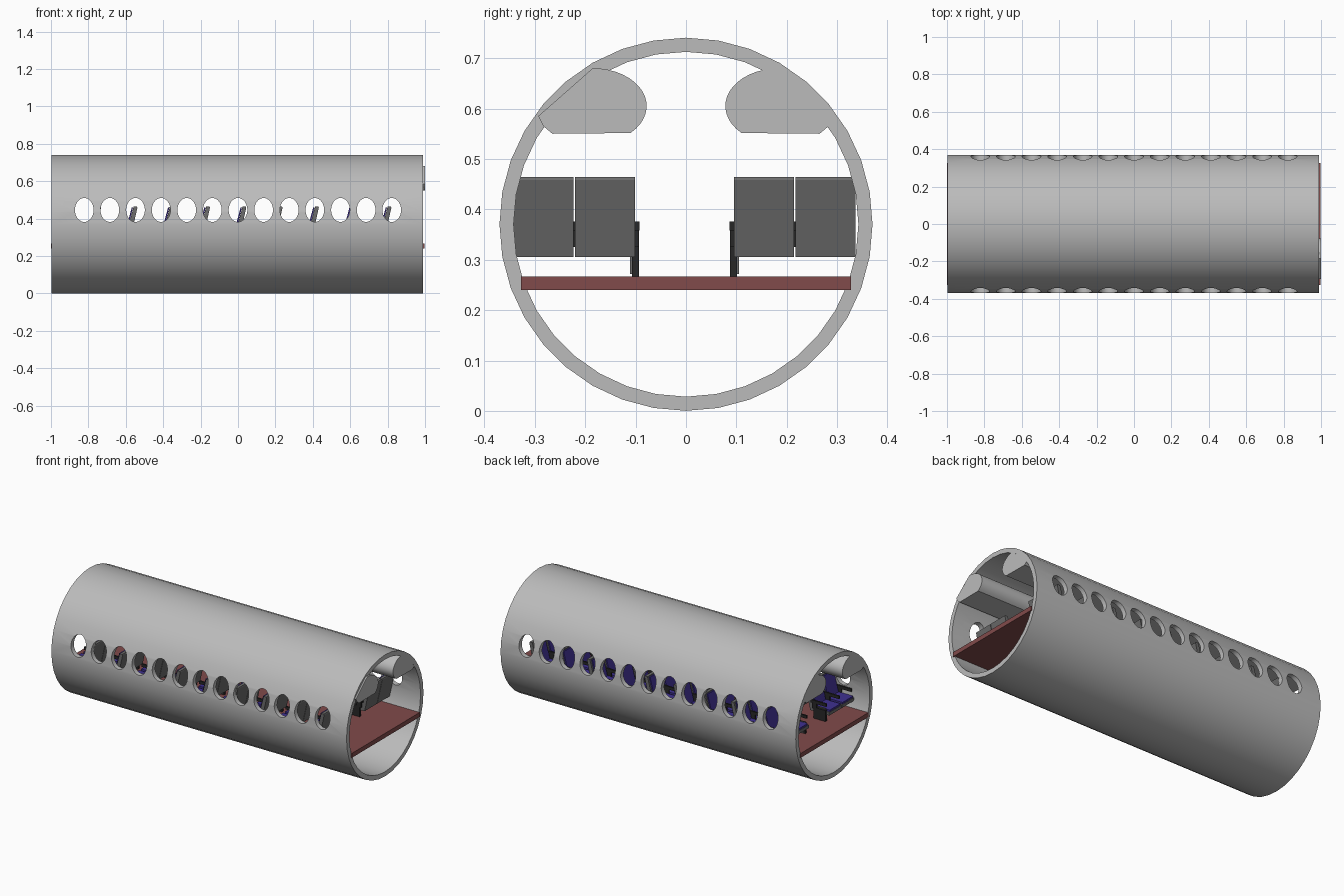
import bpy, bmesh, math
from mathutils import Matrix

default = bpy.data.objects.get("Cube")
if default:
    bpy.data.objects.remove(default, do_unlink=True)


def material(name, rgb):
    m = bpy.data.materials.new(name)
    m.use_nodes = True
    m.diffuse_color = (*rgb, 1)
    m.node_tree.nodes["Principled BSDF"].inputs["Base Color"].default_value = (*rgb, 1)
    return m


SHELL = material("light grey shell", (0.5, 0.5, 0.5))
FLOOR = material("dull red floor", (0.22, 0.07, 0.07))
GREY = material("dark grey seat", (0.15, 0.15, 0.15))
BLUE = material("blue cushion", (0.05, 0.03, 0.28))
BLACK = material("black frame", (0.02, 0.02, 0.02))

AXIS_Z = 0.3705
ROWS, PITCH, FIRST_ROW = 9, 0.194, -0.764


def finish(name, bm, mat):
    bmesh.ops.recalc_face_normals(bm, faces=bm.faces)
    mesh = bpy.data.meshes.new(name)
    bm.to_mesh(mesh)
    bm.free()
    mesh.materials.append(mat)
    obj = bpy.data.objects.new(name, mesh)
    bpy.context.collection.objects.link(obj)
    return obj


def prism(name, points, mat):
    """Closed solid between two matching loops of 3D points."""
    bm = bmesh.new()
    a, b = [[bm.verts.new(p) for p in loop] for loop in points]
    bm.faces.new(a)
    bm.faces.new(b[::-1])
    for i in range(len(a)):
        j = (i + 1) % len(a)
        bm.faces.new((a[i], b[i], b[j], a[j]))
    return finish(name, bm, mat)


def along_x(name, yz, x0, x1, mat):
    return prism(name, [[(x, y, z) for y, z in yz] for x in (x0, x1)], mat)


def along_y(name, xz, y0, y1, mat):
    return prism(name, [[(x, y, z) for x, z in xz] for y in (y0, y1)], mat)


def smooth(obj):
    bpy.ops.object.select_all(action="DESELECT")
    obj.select_set(True)
    bpy.context.view_layer.objects.active = obj
    bpy.ops.object.shade_smooth_by_angle(angle=math.radians(30))


# Hollow cabin tube
bm = bmesh.new()
SIDES = 36
rings = []
for r, x in ((0.37, -0.998), (0.37, 0.99), (0.342, 0.99), (0.342, -0.998)):
    angles = [2 * math.pi * i / SIDES for i in range(SIDES)]
    rings.append([bm.verts.new((x, r * math.sin(t), AXIS_Z + r * math.cos(t))) for t in angles])
for k in range(4):
    a, b = rings[k], rings[(k + 1) % 4]
    for i in range(SIDES):
        j = (i + 1) % SIDES
        bm.faces.new((a[i], a[j], b[j], b[i]))
tube = finish("cabin_tube", bm, SHELL)

# Oval windows cut straight through both walls
bm = bmesh.new()
for i in range(-6, 7):
    place = (Matrix.Translation((i * 0.137, 0, 0.446)) @ Matrix.Diagonal((0.05, 1, 0.064, 1))
             @ Matrix.Rotation(math.pi / 2, 4, "X"))
    bmesh.ops.create_cone(bm, cap_ends=True, segments=32, radius1=1, radius2=1, depth=1, matrix=place)
cutter = finish("window_cutter", bm, SHELL)
cutter.hide_render = True
cut = tube.modifiers.new("windows", "BOOLEAN")
cut.object, cut.operation, cut.solver = cutter, "DIFFERENCE", "EXACT"
bpy.context.view_layer.objects.active = tube
bpy.ops.object.modifier_apply(modifier=cut.name)
bpy.data.objects.remove(cutter, do_unlink=True)
smooth(tube)

# Floor deck
along_x("floor", [(-0.327, 0.24), (0.327, 0.24), (0.327, 0.267), (-0.327, 0.267)], -1, 0.996, FLOOR)

# Overhead bins with a rounded aisle edge
arc = [math.radians(90 - i * 135.5 / 16) for i in range(17)]
bin_profile = [(-0.185 + 0.107 * math.cos(t), 0.605 + 0.075 * math.sin(t)) for t in arc]
bin_profile += [(-0.265, 0.55), (-0.283, 0.565), (-0.293, 0.585)]
for side, end in ((1, 1.0), (-1, 0.9895)):
    label = "right" if side > 0 else "left"
    smooth(along_x(label + "_overhead_bin", [(y * side, z) for y, z in bin_profile], -0.998, end, SHELL))


# Seat parts, repeated down the cabin
def seat_part(name, xz, y0, y1, mat):
    obj = along_y(name, [(FIRST_ROW + x, z) for x, z in xz], y0, y1, mat)
    rows = obj.modifiers.new("rows", "ARRAY")
    rows.count = ROWS
    rows.use_relative_offset = False
    rows.use_constant_offset = True
    rows.constant_offset_displace = (PITCH, 0, 0)


def rect(x0, x1, z0, z1):
    return [(x0, z0), (x1, z0), (x1, z1), (x0, z1)]


BACK = [(-0.03, 0.306), (-0.002, 0.306), (0.032, 0.458), (0.03, 0.464), (0.012, 0.464)]
BACK_PAD = [(-0.031, 0.335), (-0.022, 0.335), (0.009, 0.46), (0.002, 0.46)]

for label, side, shift in (("right", -1, -0.003), ("left", 1, -0.003)):
    def span(a, b):
        return side * a + shift, side * b + shift

    for place, inner in (("aisle", 0.098), ("window", 0.22)):
        outer = inner + 0.119
        name = f"{label}_{place}_seat"
        seat_part(name + "_back", BACK, *span(inner, outer), GREY)
        seat_part(name + "_back_pad", BACK_PAD, *span(inner + 0.01, outer - 0.01), BLUE)
        seat_part(name + "_base", rect(-0.13, -0.015, 0.306, 0.325), *span(inner, outer), GREY)
        seat_part(name + "_cushion", rect(-0.128, -0.02, 0.325, 0.336),
                  *span(inner + 0.008, outer - 0.008), BLUE)

    # Armrests on both ends and between the seats
    for place, y in (("aisle", 0.094), ("middle", 0.2185), ("window", 0.334)):
        seat_part(f"{label}_{place}_armrest", rect(-0.115, -0.01, 0.358, 0.376),
                  *span(y - 0.005, y + 0.005), BLACK)
        seat_part(f"{label}_{place}_armrest_post", rect(-0.05, -0.02, 0.325, 0.36),
                  *span(y - 0.004, y + 0.004), BLACK)

    # Aisle leg and its grey brace
    seat_part(label + "_seat_leg", rect(-0.11, -0.03, 0.266, 0.334), *span(0.09, 0.104), BLACK)
    seat_part(label + "_leg_brace", rect(-0.1, -0.04, 0.272, 0.34), *span(0.104, 0.108), GREY)
